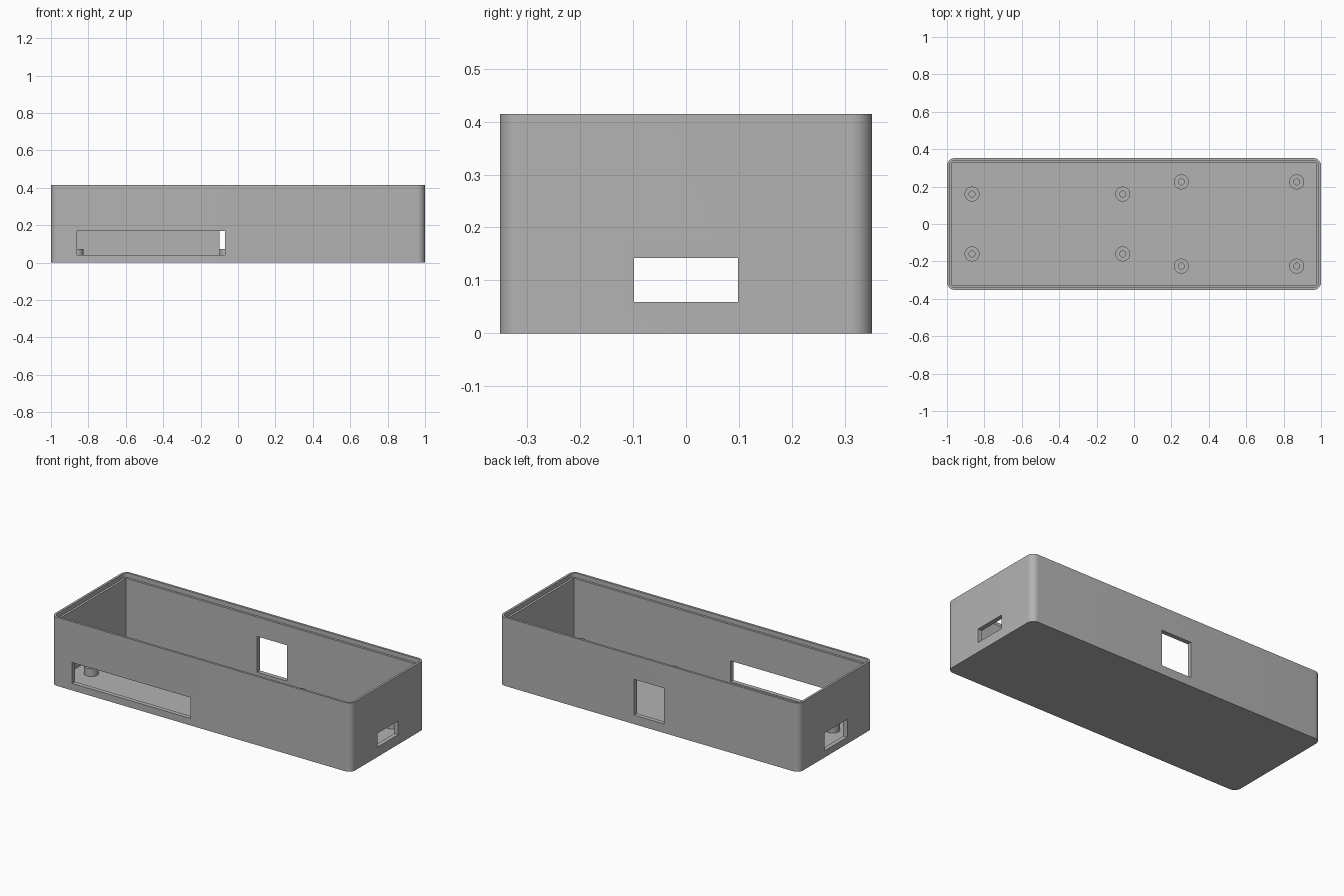
import bpy, bmesh, math

cube = bpy.data.objects.get("Cube")
if cube:
    bpy.data.objects.remove(cube, do_unlink=True)

# Overall sizes
HALF_X, HALF_Y, HEIGHT = 1.0, 0.352, 0.414
WALL, FLOOR, LIP = 0.027, 0.027, 0.0135

grey = bpy.data.materials.new("plain grey")
grey.use_nodes = True
colour = (0.45, 0.45, 0.45, 1)
grey.diffuse_color = colour
grey.node_tree.nodes["Principled BSDF"].inputs["Base Color"].default_value = colour


def rounded_rectangle(hx, hy, radius, steps=10):
    """Counter-clockwise outline with rounded corners."""
    if radius == 0:
        return [(hx, hy), (-hx, hy), (-hx, -hy), (hx, -hy)]
    points = []
    for corner, (sx, sy) in enumerate([(1, 1), (-1, 1), (-1, -1), (1, -1)]):
        for i in range(steps + 1):
            a = math.pi / 2 * (corner + i / steps)
            points.append((sx * (hx - radius) + radius * math.cos(a),
                           sy * (hy - radius) + radius * math.sin(a)))
    return points


def finish(name, bm):
    bmesh.ops.recalc_face_normals(bm, faces=bm.faces)
    mesh = bpy.data.meshes.new(name)
    bm.to_mesh(mesh)
    bm.free()
    mesh.materials.append(grey)
    obj = bpy.data.objects.new(name, mesh)
    bpy.context.collection.objects.link(obj)
    return obj


def prism(name, outline, z0, z1):
    """Extrude an outline between two heights."""
    bm = bmesh.new()
    low = [bm.verts.new((x, y, z0)) for x, y in outline]
    high = [bm.verts.new((x, y, z1)) for x, y in outline]
    bm.faces.new(low)
    bm.faces.new(high)
    for i in range(len(outline)):
        j = (i + 1) % len(outline)
        bm.faces.new((low[i], low[j], high[j], high[i]))
    return finish(name, bm)


def block(name, x0, x1, y0, y1, z0, z1):
    return prism(name, [(x0, y0), (x1, y0), (x1, y1), (x0, y1)], z0, z1)


def select_only(obj):
    bpy.ops.object.select_all(action='DESELECT')
    obj.select_set(True)
    bpy.context.view_layer.objects.active = obj


def cut(target, cutter):
    mod = target.modifiers.new("cut", 'BOOLEAN')
    mod.operation = 'DIFFERENCE'
    mod.solver = 'EXACT'
    mod.object = cutter
    select_only(target)
    bpy.ops.object.modifier_apply(modifier=mod.name)
    bpy.data.objects.remove(cutter, do_unlink=True)


def smooth(obj):
    select_only(obj)
    bpy.ops.object.shade_smooth_by_angle(angle=math.radians(30))


# Case shell: rounded outside, square cavity, stepped rim for a lid
case = prism("case", rounded_rectangle(HALF_X, HALF_Y, 0.04), 0, HEIGHT)
cut(case, prism("cavity", rounded_rectangle(HALF_X - WALL, HALF_Y - WALL, 0), FLOOR, 1))
cut(case, prism("rim_step", rounded_rectangle(HALF_X - LIP, HALF_Y - LIP, 0.0265),
                HEIGHT - WALL, 1))

# Wall openings: front slot, back window, and one opening at each end
X_IN, X_OUT = HALF_X - 0.06, HALF_X + 0.1
Y_IN, Y_OUT = HALF_Y - 0.06, HALF_Y + 0.1
cut(case, block("front_slot", -0.86, -0.07, -Y_OUT, -Y_IN, 0.042, 0.168))
cut(case, block("back_window", -0.1, 0.1, Y_IN, Y_OUT, 0.054, 0.27))
cut(case, block("plus_x_opening", X_IN, X_OUT, -0.098, 0.098, 0.059, 0.142))
cut(case, block("minus_x_opening", -X_OUT, -X_IN, -0.108, 0.108, 0.04, 0.147))
smooth(case)


def standoff(name, cx, cy, outer=0.04, inner=0.016, top=0.074, sides=40):
    """Hollow screw post: outer wall, top ring and bore."""
    bm = bmesh.new()
    rings = []
    for r, z in [(outer, FLOOR), (outer, top), (inner, top), (inner, FLOOR)]:
        rings.append([bm.verts.new((cx + r * math.cos(2 * math.pi * i / sides),
                                    cy + r * math.sin(2 * math.pi * i / sides), z))
                      for i in range(sides)])
    for k in range(4):
        a, b = rings[k], rings[(k + 1) % 4]
        for i in range(sides):
            j = (i + 1) % sides
            bm.faces.new((a[i], a[j], b[j], b[i]))
    smooth(finish(name, bm))


# Two groups of four screw posts
for group, xs, y in [("wide", (-0.866, -0.06), 0.16), ("narrow", (0.253, 0.87), 0.225)]:
    for end, x in zip(("outer", "inner") if group == "wide" else ("inner", "outer"), xs):
        for side, s in (("front", -1), ("back", 1)):
            standoff(f"{group}_{end}_{side}_standoff", x, s * y)
